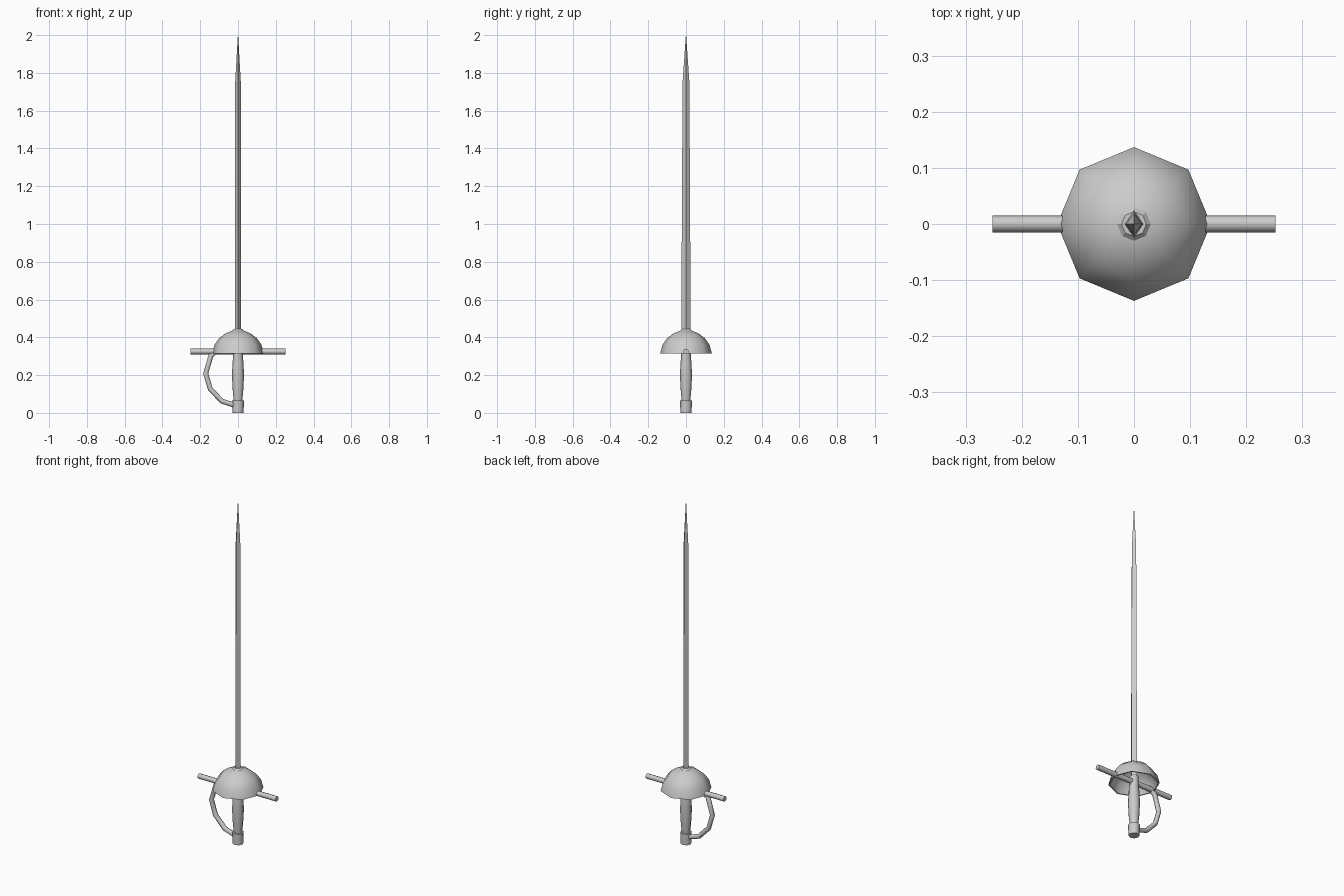
import bpy, bmesh, math

if "Cube" in bpy.data.objects:
    bpy.data.objects.remove(bpy.data.objects["Cube"])

def finish(name, bm, angle):
    bmesh.ops.remove_doubles(bm, verts=bm.verts, dist=1e-5)
    bmesh.ops.recalc_face_normals(bm, faces=bm.faces)
    me = bpy.data.meshes.new(name)
    bm.to_mesh(me)
    bm.free()
    ob = bpy.data.objects.new(name, me)
    bpy.context.collection.objects.link(ob)
    bpy.ops.object.select_all(action='DESELECT')
    ob.select_set(True)
    bpy.context.view_layer.objects.active = ob
    bpy.ops.object.shade_smooth_by_angle(angle=math.radians(angle))
    return ob

def loft(name, rings, angle=50):
    """Skin a list of equal-length point rings; cap both ends."""
    bm = bmesh.new()
    loops = [[bm.verts.new(p) for p in r] for r in rings]
    n = len(rings[0])
    for a, b in zip(loops, loops[1:]):
        for i in range(n):
            j = (i + 1) % n
            bm.faces.new((a[i], a[j], b[j], b[i]))
    bm.faces.new(loops[0])
    bm.faces.new(loops[-1])
    return finish(name, bm, angle)

def ring(rx, ry, z, n=8):
    return [(rx * math.cos(i * math.tau / n), ry * math.sin(i * math.tau / n), z) for i in range(n)]

def turned(name, profile, n=8, angle=50):
    return loft(name, [ring(r, r, z, n) for r, z in profile], angle)

# pommel
turned("pommel", [(.030, 0), (.031, .065)])

# swelling grip
turned("grip", [(.022, .06), (.028, .12), (.032, .20), (.029, .26), (.025, .32), (.024, .36)])

# hollow cup guard: inside surface, rim, then outside
turned("cup_guard", [(.010, .428), (.060, .411), (.112, .361), (.130, .315),
                     (.137, .315), (.124, .362), (.098, .397), (.068, .420), (.030, .436)])

# collar where the blade leaves the cup
turned("collar", [(.030, .425), (.030, .437), (.022, .445)], angle=30)

# diamond-section blade
loft("blade", [ring(.017, .025, .34, 4), ring(.017, .025, .44, 4),
               ring(.015, .018, 1.75, 4), ring(.0008, .0008, 2.0, 4)], angle=30)

# straight crossguard bar
loft("crossguard", [[(x, a, .325 + b) for a, b, _ in ring(.015, .015, 0)] for x in (-.252, .252)])

# knuckle bow swept along a bent path
path = [(-.118, .325), (-.143, .303), (-.171, .209), (-.147, .127), (-.085, .062), (-.02, .041)]
rings = []
for i, (x, z) in enumerate(path):
    x0, z0 = path[max(i - 1, 0)]
    x1, z1 = path[min(i + 1, len(path) - 1)]
    d = math.hypot(x1 - x0, z1 - z0)
    nx, nz = (z1 - z0) / d, -(x1 - x0) / d
    rings.append([(x + nx * a, b, z + nz * a) for a, b, _ in ring(.0135, .0135, 0)])
loft("knuckle_bow", rings)
